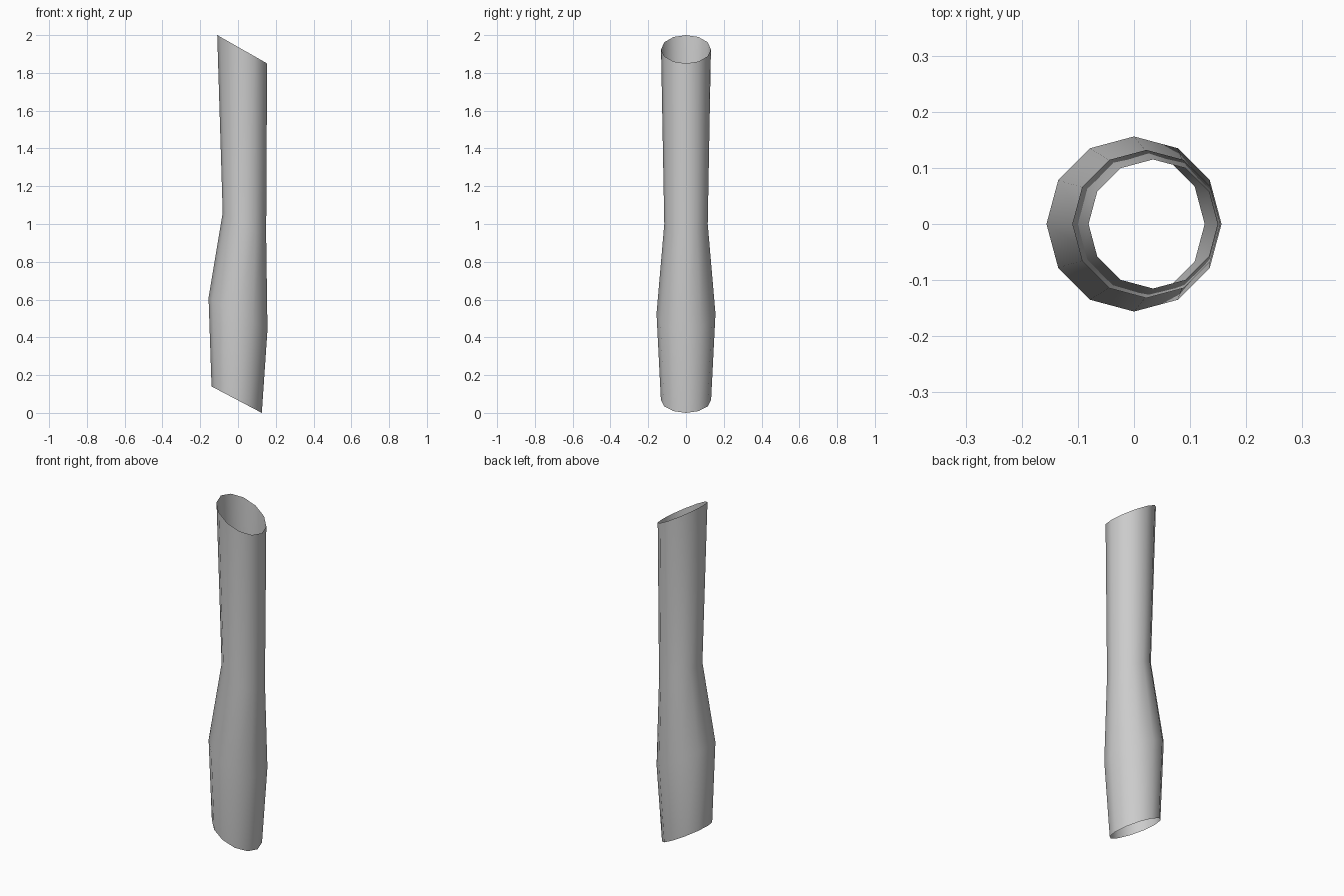
import bpy, bmesh, math

if "Cube" in bpy.data.objects:
    bpy.data.objects.remove(bpy.data.objects["Cube"])

SIDES = 12
# Slanted rings: centre x, radius, height on the left edge, height on the right edge
RINGS = [
    (-0.007, 0.133, 0.14, 0.00),
    (0.000, 0.156, 0.61, 0.44),
    (0.034, 0.115, 1.06, 0.94),
    (0.022, 0.132, 2.00, 1.85),
]

bm = bmesh.new()


def slanted_ring(cx, radius, z_left, z_right):
    verts = []
    for i in range(SIDES):
        a = 2 * math.pi * i / SIDES
        z = (z_left + z_right) / 2 + math.cos(a) * (z_right - z_left) / 2
        verts.append(bm.verts.new((cx + radius * math.cos(a), radius * math.sin(a), z)))
    return verts


# Open-ended tube wall between successive rings
loops = [slanted_ring(*r) for r in RINGS]
for low, high in zip(loops, loops[1:]):
    for i in range(SIDES):
        j = (i + 1) % SIDES
        face = bm.faces.new((low[i], low[j], high[j], high[i]))
        face.smooth = True

mesh = bpy.data.meshes.new("tube")
bm.to_mesh(mesh)
bm.free()
tube = bpy.data.objects.new("tube", mesh)
bpy.context.collection.objects.link(tube)
